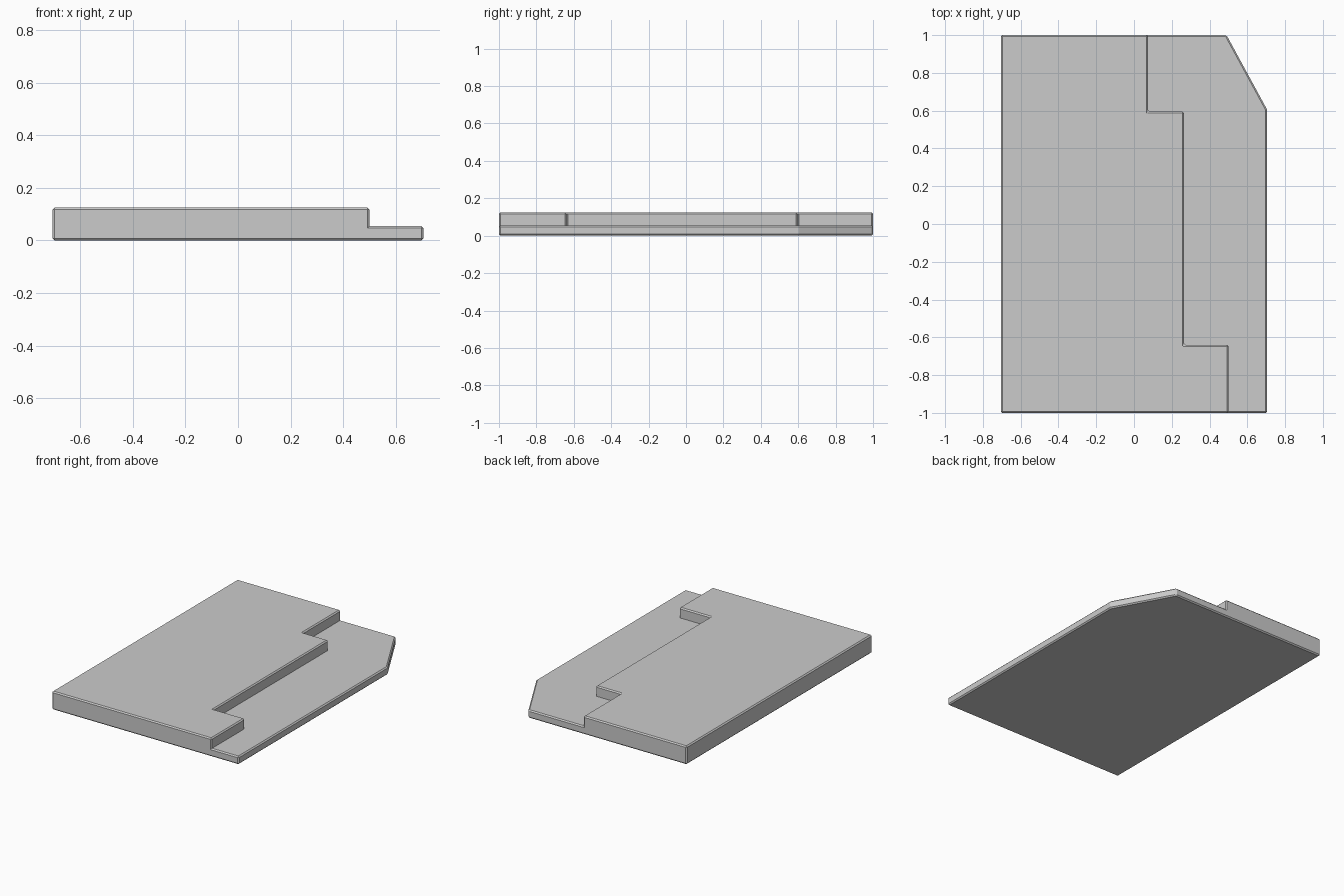
import bpy
import bmesh
from mathutils import Vector

if "Cube" in bpy.data.objects:
    bpy.data.objects.remove(bpy.data.objects["Cube"], do_unlink=True)

HALF_X, HALF_Y = 0.705, 1.0
SHELF_Z, TOP_Z = 0.055, 0.125

# Plain grey finish
grey = bpy.data.materials.new("plain_grey")
grey.use_nodes = True
colour = (0.6, 0.6, 0.6, 1.0)
grey.diffuse_color = colour
grey.node_tree.nodes["Principled BSDF"].inputs["Base Color"].default_value = colour

# Stepped line between the raised plate and the low shelf, back to front
step = [(0.075, HALF_Y), (0.075, 0.595), (0.265, 0.595),
        (0.265, -0.64), (0.5, -0.64), (0.5, -HALF_Y)]
left_corners = [(-HALF_X, -HALF_Y), (-HALF_X, HALF_Y)]
right_corners = [(HALF_X, -HALF_Y), (HALF_X, 0.605), (0.49, HALF_Y)]


def raise_faces(bm, faces, height):
    """Extrude faces straight up and return the new top faces."""
    out = bmesh.ops.extrude_face_region(bm, geom=faces)["geom"]
    verts = [g for g in out if isinstance(g, bmesh.types.BMVert)]
    bmesh.ops.translate(bm, verts=verts, vec=Vector((0, 0, height)))
    return [g for g in out if isinstance(g, bmesh.types.BMFace)]


# Footprint: two regions that share the stepped line
bm = bmesh.new()
points = {p: bm.verts.new((*p, 0)) for p in step + left_corners + right_corners}
plate = bm.faces.new([points[p] for p in reversed(step + left_corners)])
shelf = bm.faces.new([points[p] for p in step + right_corners])

# Lift everything to the shelf level, then the plate to full height
tops = raise_faces(bm, [plate, shelf], SHELF_Z)
upper = min(tops, key=lambda f: f.calc_center_median().x)
raise_faces(bm, [upper], TOP_Z - SHELF_Z)
bmesh.ops.dissolve_limit(bm, angle_limit=0.01, verts=bm.verts[:], edges=bm.edges[:])
bmesh.ops.recalc_face_normals(bm, faces=bm.faces[:])

mesh = bpy.data.meshes.new("stepped_plate")
bm.to_mesh(mesh)
bm.free()
mesh.materials.append(grey)
slab = bpy.data.objects.new("stepped_plate", mesh)
bpy.context.collection.objects.link(slab)

# Small chamfer on every edge
bevel = slab.modifiers.new("edge_chamfer", 'BEVEL')
bevel.width = 0.008
bevel.segments = 1
bevel.limit_method = 'ANGLE'
